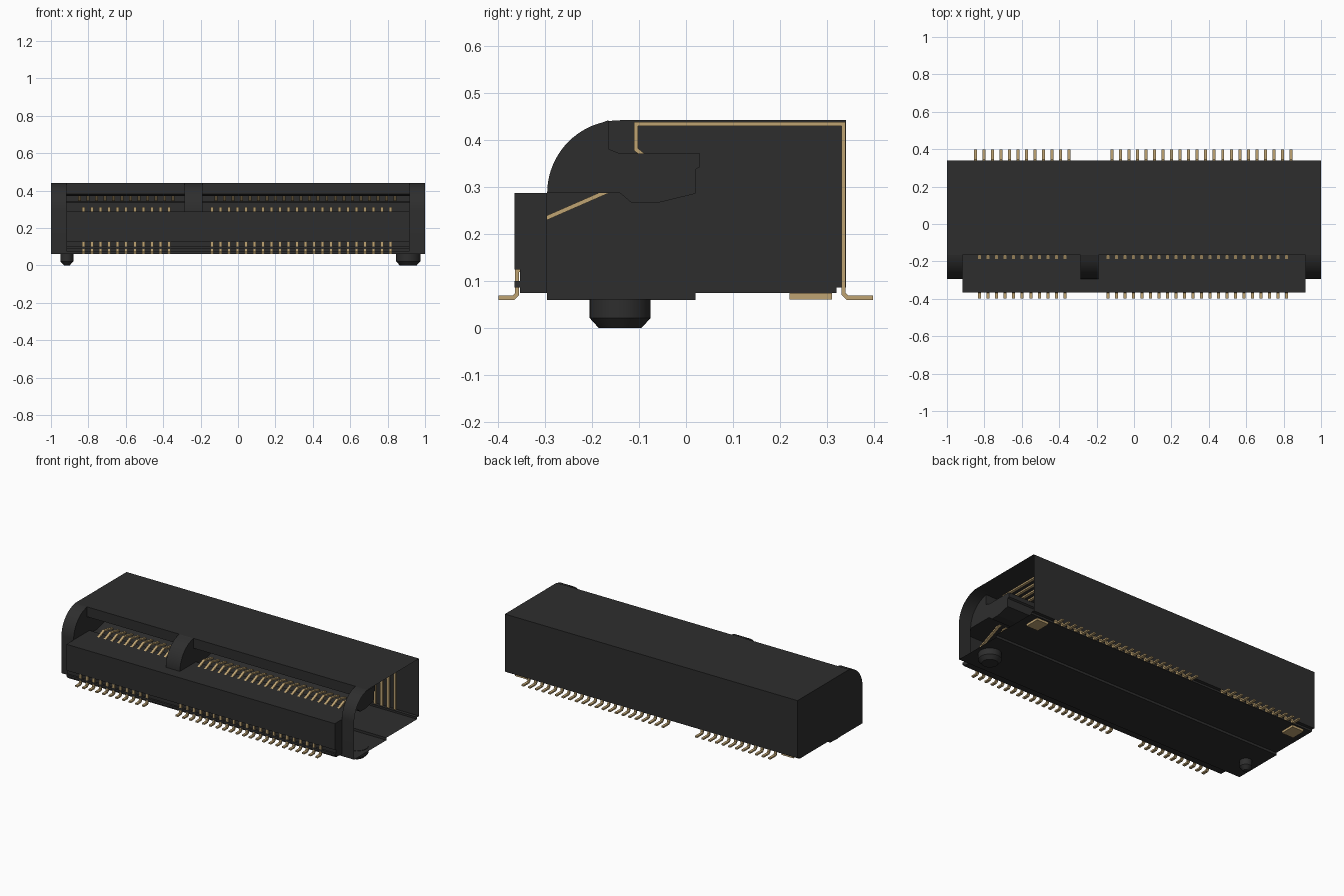
import bpy, bmesh, math
from mathutils import Vector

if "Cube" in bpy.data.objects:
    bpy.data.objects.remove(bpy.data.objects["Cube"])


def material(name, rgb, rough):
    m = bpy.data.materials.new(name)
    m.use_nodes = True
    m.diffuse_color = (*rgb, 1)
    b = m.node_tree.nodes["Principled BSDF"]
    b.inputs["Base Color"].default_value = (*rgb, 1)
    b.inputs["Roughness"].default_value = rough
    return m


BLACK = material("black plastic", (0.027, 0.027, 0.027), 0.6)
GOLD = material("gold contact", (0.52, 0.37, 0.17), 0.5)


def finish(name, bm, mat, smooth=False):
    bmesh.ops.recalc_face_normals(bm, faces=bm.faces)
    me = bpy.data.meshes.new(name)
    bm.to_mesh(me)
    bm.free()
    me.materials.append(mat)
    ob = bpy.data.objects.new(name, me)
    bpy.context.collection.objects.link(ob)
    if smooth:
        bpy.ops.object.select_all(action='DESELECT')
        ob.select_set(True)
        bpy.context.view_layer.objects.active = ob
        bpy.ops.object.shade_smooth_by_angle(angle=math.radians(30))
    return ob


def sweep(bm, profile, x0, x1, closed=False, cap0=False, cap1=False):
    """Extrude a (y, z) profile along x, open or closed, with optional end caps."""
    a = [bm.verts.new((x0, y, z)) for y, z in profile]
    b = [bm.verts.new((x1, y, z)) for y, z in profile]
    n = len(profile)
    for i in range(n if closed else n - 1):
        j = (i + 1) % n
        bm.faces.new((a[i], a[j], b[j], b[i]))
    if cap0:
        bm.faces.new(a)
    if cap1:
        bm.faces.new(b[::-1])


def part(name, profile, x0, x1, mat=BLACK, smooth=False, **caps):
    bm = bmesh.new()
    sweep(bm, profile, x0, x1, **caps)
    return finish(name, bm, mat, smooth)


def rect(y0, y1, z0, z1):
    return [(y0, z0), (y1, z0), (y1, z1), (y0, z1)]


SOLID = dict(closed=True, cap0=True, cap1=True)
W = 0.917          # half width of the card slot
FRONT, TOP, LIP = -0.295, 0.442, 0.287

# Rounded shoulder used by the end arms and the key
R = TOP - LIP
arch = [(-0.14 - R * math.cos(t), LIP + R * math.sin(t))
        for t in (math.radians(90 * i / 20) for i in range(21))]

# Card slot cross-section, from the cover's front edge round to the tongue
slot = [(-0.165, TOP), (-0.165, 0.381), (-0.14, 0.371), (0.03, 0.371),
        (0.03, 0.343), (0.02, 0.337), (0.02, 0.286), (-0.062, 0.266),
        (-0.115, 0.266), (-0.14, LIP)]

# Thin outer shell: cover, back wall and stepped base
shell = [(-0.165, TOP), (0.34, TOP), (0.34, 0.087), (0.32, 0.087),
         (0.32, 0.075), (0.02, 0.075), (0.02, 0.06), (FRONT, 0.06)]
part("shell", shell, -1, 1)
part("base_front_step", [(FRONT, 0.06), (FRONT, 0.078)], -W, W)

# Closed right end wall; the left end stays open
bm = bmesh.new()
outline = [(FRONT, 0.06)] + arch + shell[1:-1]
bm.faces.new([bm.verts.new((-1, y, z)) for y, z in outline])
finish("right_end_wall", bm, BLACK)

# Slot lining
part("slot_lining", slot + [(-0.365, LIP)], -W, W)

# End arms with their curved shoulders
for side, x0, x1 in (("right", -1, -W), ("left", W, 1)):
    part(side + "_arm", [(FRONT, 0.06)] + arch + [(-0.14, TOP)], x0, x1, smooth=True)

# Slot end cheeks
cheek = [p for p in arch if p[0] < -0.166] + slot
for side, x in (("right", -W), ("left", W)):
    bm = bmesh.new()
    bm.faces.new([bm.verts.new((x, y, z)) for y, z in cheek])
    finish(side + "_slot_cheek", bm, BLACK)

# Key dividing the slot
part("slot_key", cheek, -0.287, -0.19, smooth=True, **SOLID)

# Front tongue with a rebate for the contact feet
tongue = [(FRONT, LIP), (-0.365, LIP), (-0.365, 0.125), (-0.353, 0.125),
          (-0.353, 0.075), (FRONT, 0.075)]
bm = bmesh.new()
sweep(bm, tongue[1:], -W, W)
for x in (-W, W):
    bm.faces.new([bm.verts.new((x, y, z)) for y, z in tongue])
finish("front_tongue", bm, BLACK)
part("front_retaining_bar", rect(-0.365, -0.353, 0.087, 0.1), -W, W, **SOLID)


# Bent contact strips
def strip(path, thick):
    """Outline of a bent strip of even thickness with mitred corners."""
    pts = [Vector(p) for p in path]
    left, right = [], []
    for i, p in enumerate(pts):
        d0 = (p - pts[i - 1]).normalized() if i else None
        d1 = (pts[i + 1] - p).normalized() if i < len(pts) - 1 else None
        d0, d1 = d0 or d1, d1 or d0
        n0, n1 = Vector((-d0.y, d0.x)), Vector((-d1.y, d1.x))
        m = (n0 + n1).normalized()
        off = m * (thick / 2 / max(m.dot(n0), 0.4))
        left.append(tuple(p + off))
        right.append(tuple(p - off))
    return left + right[::-1]


def contacts(name, path, starts):
    outline = strip(path, 0.009)
    bm = bmesh.new()
    for x0, count in starts:
        for i in range(count):
            x = x0 + i * 0.0455
            sweep(bm, outline, x - 0.008, x + 0.008, **SOLID)
    finish(name, bm, GOLD)


contacts("rear_contacts",
         [(0.397, 0.065), (0.343, 0.065), (0.335, 0.073), (0.335, 0.434),
          (-0.106, 0.434), (-0.106, 0.38), (-0.07, 0.35), (-0.01, 0.362)],
         ((-0.847, 12), (-0.117, 22)))
contacts("front_contacts",
         [(-0.399, 0.065), (-0.366, 0.065), (-0.359, 0.072), (-0.359, 0.122),
          (-0.335, 0.135), (-0.335, 0.217), (FRONT, 0.235), (-0.13, 0.307),
          (-0.05, 0.29)],
         ((-0.825, 11), (-0.14, 22)))

# Solder pads under the rear corners
for side, x in (("right", -0.91), ("left", 0.91)):
    part(side + "_solder_pad", rect(0.22, 0.31, 0.061, 0.0745),
         x - 0.04, x + 0.04, GOLD, **SOLID)


# Chamfered locating pegs
def peg(name, x, r):
    bm = bmesh.new()
    rings = []
    for z, rad in ((0, r - 0.02), (0.022, r), (0.062, r)):
        rings.append([bm.verts.new((x + rad * math.cos(a), -0.14 + rad * math.sin(a), z))
                      for a in (2 * math.pi * i / 32 for i in range(32))])
    for lo, hi in zip(rings, rings[1:]):
        for i in range(32):
            j = (i + 1) % 32
            bm.faces.new((lo[i], lo[j], hi[j], hi[i]))
    bm.faces.new(rings[0])
    bm.faces.new(rings[-1])
    finish(name, bm, BLACK, True)


peg("left_peg", 0.91, 0.065)
peg("right_peg", -0.915, 0.035)
